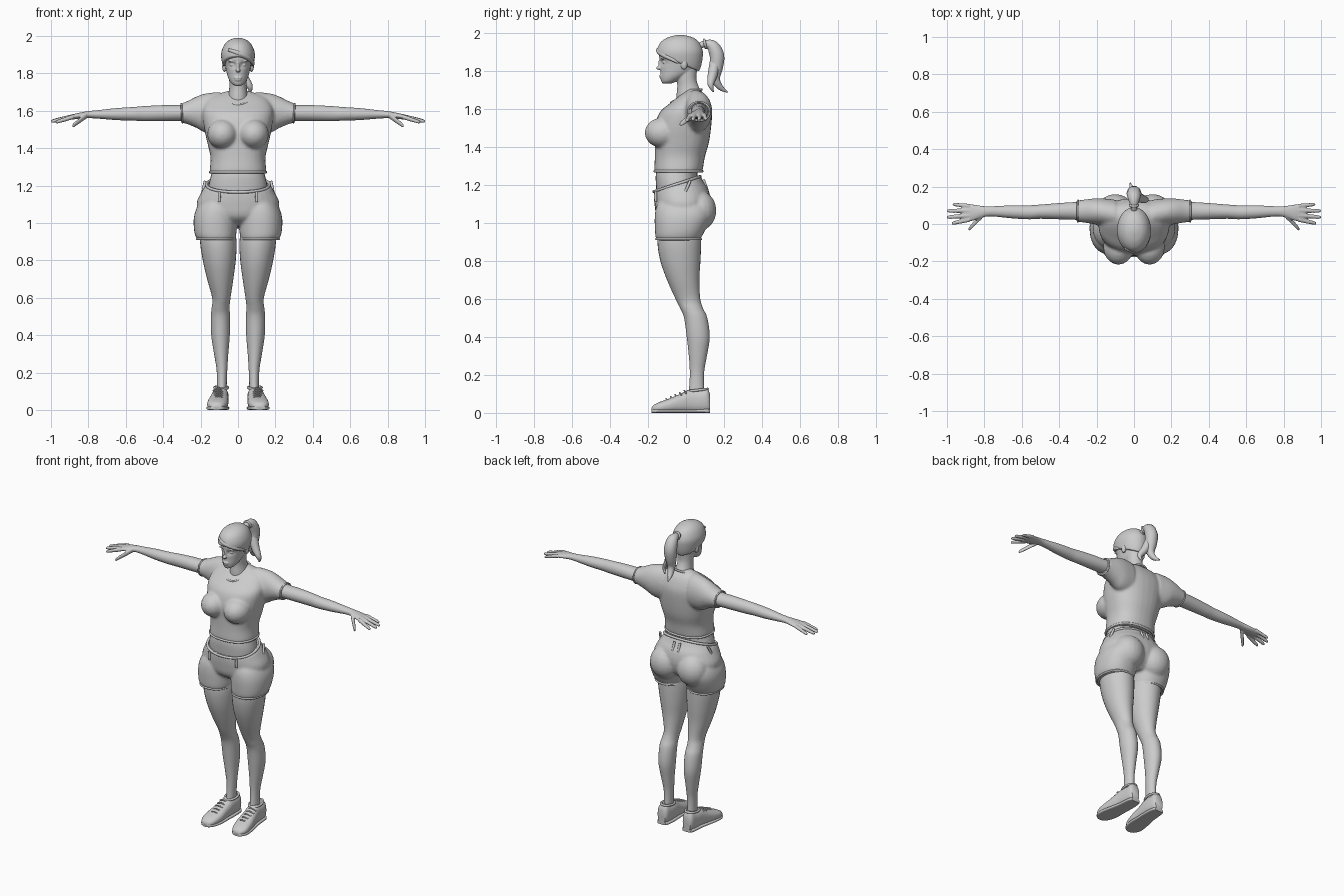
import bpy
import bmesh
from math import sin, cos, pi, exp, radians
from mathutils import Matrix, Vector

cube = bpy.data.objects.get("Cube")
if cube:
    bpy.data.objects.remove(cube, do_unlink=True)

grey = bpy.data.materials.new("plain_grey")
grey.use_nodes = True
grey.diffuse_color = (0.6, 0.6, 0.6, 1)
grey.node_tree.nodes["Principled BSDF"].inputs["Base Color"].default_value = grey.diffuse_color


def smooth_rows(rows, steps=4):
    """Catmull-Rom interpolation between rows of equal length."""
    out = []
    for i in range(len(rows) - 1):
        quad = [rows[max(i - 1, 0)], rows[i], rows[i + 1], rows[min(i + 2, len(rows) - 1)]]
        for k in range(steps):
            t = k / steps
            out.append([b + t * (c - a + t * (2 * a - 5 * b + 4 * c - d + t * (3 * (b - c) + d - a))) / 2
                        if k else b for a, b, c, d in zip(*quad)])
    return out + [list(rows[-1])]


def oval(angle, power):
    c, s = cos(angle), sin(angle)
    return (abs(c) ** (2 / power) * (1 if c > 0 else -1),
            abs(s) ** (2 / power) * (1 if s > 0 else -1))


def loft(bm, rows, axis="z", power=2.0, sides=32, mirror=False):
    """Rows hold a position on the axis, then the low and high edge of both other axes."""
    for side in (1, -1) if mirror else (1,):
        rings = []
        for t, a0, a1, b0, b1 in smooth_rows(rows):
            ring = []
            for k in range(sides):
                u, v = oval(2 * pi * k / sides, power)
                a, b = (a0 + a1 + u * (a1 - a0)) / 2, (b0 + b1 + v * (b1 - b0)) / 2
                x, y, z = {"x": (t, a, b), "y": (a, t, b), "z": (a, b, t)}[axis]
                ring.append(bm.verts.new((x * side, y, z)))
            rings.append(ring)
        for low, high in zip(rings, rings[1:]):
            for k in range(sides):
                j = (k + 1) % sides
                bm.faces.new((low[k], low[j], high[j], high[k]))
        bm.faces.new(rings[0])
        bm.faces.new(rings[-1])


def centred(rows):
    return [(z, -w, w, back, front) for z, w, back, front in rows]


def blob(bm, centre, radii, mirror=False):
    for side in (1, -1) if mirror else (1,):
        place = Matrix.Translation((centre[0] * side, *centre[1:])) @ Matrix.Diagonal((*radii, 1))
        bmesh.ops.create_uvsphere(bm, u_segments=20, v_segments=12, radius=1, matrix=place)


def cut(bm, point, normal):
    """Slice away what lies beyond the plane and close the opening."""
    geom = bm.verts[:] + bm.edges[:] + bm.faces[:]
    res = bmesh.ops.bisect_plane(bm, geom=geom, plane_co=point, plane_no=normal, clear_outer=True)
    edges = [e for e in res["geom_cut"] if isinstance(e, bmesh.types.BMEdge)]
    bmesh.ops.holes_fill(bm, edges=edges)


def settle(name, data, voxel=0, soften=0, mirror=False):
    """Make the object, bake its modifiers and give it smooth shading."""
    obj = bpy.data.objects.new(name, data)
    bpy.context.collection.objects.link(obj)
    if voxel:
        mod = obj.modifiers.new("merge", "REMESH")
        mod.mode, mod.voxel_size = "VOXEL", voxel
    if soften:
        mod = obj.modifiers.new("soften", "SMOOTH")
        mod.factor, mod.iterations = 0.5, soften
    graph = bpy.context.evaluated_depsgraph_get()
    mesh = bpy.data.meshes.new_from_object(obj.evaluated_get(graph))
    bpy.data.objects.remove(obj, do_unlink=True)
    mesh.name = name
    mesh.materials.clear()
    mesh.materials.append(grey)
    mesh.shade_smooth()
    mesh.set_sharp_from_angle(angle=radians(50))
    obj = bpy.data.objects.new(name, mesh)
    bpy.context.collection.objects.link(obj)
    if mirror:
        obj.modifiers.new("mirror", "MIRROR")
    return obj


def solid(name, bm, **options):
    bmesh.ops.recalc_face_normals(bm, faces=bm.faces[:])
    mesh = bpy.data.meshes.new(name)
    bm.to_mesh(mesh)
    bm.free()
    return settle(name, mesh, **options)


def tube(name, points, cyclic=False, mirror=False):
    """Round tube through points given as x, y, z and radius."""
    curve = bpy.data.curves.new(name, "CURVE")
    curve.dimensions, curve.bevel_depth, curve.bevel_resolution = "3D", 1, 3
    curve.use_fill_caps = True
    line = curve.splines.new("POLY")
    line.points.add(len(points) - 1)
    for p, (x, y, z, r) in zip(line.points, points):
        p.co, p.radius = (x, y, z, 1), r
    line.use_cyclic_u = cyclic
    return settle(name, curve, mirror=mirror)


def trim(name, centre, u, v, radius, power=2.0, mirror=False):
    """Rolled edge following an oval spanned by the vectors u and v."""
    points = []
    for k in range(48):
        a, b = oval(2 * pi * k / 48, power)
        points.append((*(Vector(centre) + a * Vector(u) + b * Vector(v)), radius))
    return tube(name, points, cyclic=True, mirror=mirror)


# Head, face, ears and neck
bm = bmesh.new()
loft(bm, centred([
    (1.733, .015, -.122, -.08), (1.745, .034, -.13, -.05), (1.77, .05, -.134, 0),
    (1.80, .06, -.134, .045), (1.84, .068, -.136, .07), (1.88, .075, -.142, .08),
    (1.92, .074, -.134, .08), (1.96, .052, -.1, .055), (1.975, .02, -.06, 0)]))
for v in bm.verts:
    if v.co.y < -.07:
        dx, dz = (abs(v.co.x) - .03) / .017, (v.co.z - 1.845) / .013
        v.co.y += .014 * exp(-dx * dx - dz * dz)
blob(bm, (0, -.143, 1.816), (.013, .014, .01))
blob(bm, (0, -.132, 1.838), (.009, .014, .03))
blob(bm, (0, -.133, 1.776), (.021, .008, .006))
blob(bm, (0, -.131, 1.765), (.018, .008, .006))
blob(bm, (.03, -.11, 1.845), (.014, .014, .009), mirror=True)
blob(bm, (.032, -.122, 1.865), (.022, .01, .005), mirror=True)
blob(bm, (.073, -.01, 1.835), (.012, .018, .028), mirror=True)
loft(bm, centred([(1.6, .07, -.05, .1), (1.67, .055, -.05, .09), (1.72, .047, -.046, .066),
                  (1.76, .047, -.05, .055), (1.82, .05, -.06, .06)]))
solid("head_and_neck", bm, voxel=.004, soften=2)

# Swept back hair, fringe and ponytail
bm = bmesh.new()
loft(bm, centred([
    (1.77, .05, -.11, .055), (1.82, .075, -.14, .078), (1.87, .088, -.153, .088),
    (1.91, .09, -.153, .088), (1.95, .075, -.135, .07), (1.975, .052, -.1, .04),
    (1.987, .025, -.06, 0), (1.99, .008, -.04, -.02)]))
cut(bm, (0, -.15, 1.89), (0, -.42, -1))
solid("hair_cap", bm, voxel=.006, soften=2)
tube("fringe_lock", smooth_rows([
    (-.05, -.128, 1.925, .008), (0, -.145, 1.908, .013), (.05, -.118, 1.885, .014),
    (.078, -.07, 1.86, .01), (.082, -.04, 1.84, .003)]))
tube("ponytail", smooth_rows([
    (0, .07, 1.93, .016), (0, .1, 1.943, .02), (0, .14, 1.93, .034), (0, .163, 1.88, .04),
    (0, .16, 1.82, .036), (0, .155, 1.76, .025), (-.01, .18, 1.715, .016), (-.02, .22, 1.688, .003)]))
tube("ponytail_curl", smooth_rows([
    (0, .155, 1.85, .03), (.03, .14, 1.78, .026), (.06, .13, 1.735, .018),
    (.065, .135, 1.71, .01), (.055, .145, 1.69, .003)]))
trim("hair_tie", (0, .1, 1.943), (.021, 0, 0), (0, -.005, .021), .007)

# Shirt with bust and short sleeves
bm = bmesh.new()
loft(bm, centred([
    (1.265, .147, -.162, .08), (1.28, .151, -.167, .088), (1.35, .147, -.164, .1),
    (1.42, .162, -.164, .12), (1.5, .18, -.165, .132), (1.58, .19, -.14, .137),
    (1.63, .18, -.085, .125), (1.67, .15, -.035, .105), (1.695, .09, 0, .08),
    (1.707, .05, .01, .06)]), power=2.3)
loft(bm, [(.1, -.03, .13, 1.47, 1.7), (.17, -.01, .137, 1.48, 1.693), (.22, 0, .136, 1.507, 1.677),
          (.27, .008, .13, 1.528, 1.652), (.305, .012, .126, 1.537, 1.638)], axis="x", mirror=True)
blob(bm, (.083, -.122, 1.475), (.082, .096, .08), mirror=True)
solid("shirt", bm, voxel=.008, soften=6)
trim("shirt_hem", (0, -.04, 1.272), (.149, 0, 0), (0, .125, 0), .007, power=2.3)
trim("sleeve_hems", (.3, .069, 1.587), (0, .057, 0), (.003, 0, .05), .005, mirror=True)
trim("collar", (0, .002, 1.668), (.072, 0, .004), (0, .08, .035), .006)

# Bare waist
bm = bmesh.new()
loft(bm, centred([(1.1, .16, -.15, .08), (1.2, .156, -.158, .062), (1.26, .143, -.158, .06),
                  (1.32, .13, -.14, .07)]), power=2.2)
solid("waist", bm)

# Shorts with tilted waistline, hems and belt loops
bm = bmesh.new()
loft(bm, centred([
    (.985, .07, -.09, .06), (1.03, .19, -.15, .11), (1.1, .222, -.166, .13),
    (1.17, .193, -.17, .12), (1.22, .165, -.17, .09), (1.27, .15, -.165, .07)]), power=2.2)
cut(bm, (0, -.17, 1.165), (0, -.32, 1))
loft(bm, [(.908, .02, .208, -.15, .072), (.925, .012, .226, -.16, .082), (.97, .006, .236, -.164, .105),
          (1.03, .004, .236, -.165, .13), (1.08, .01, .22, -.158, .13), (1.12, .03, .19, -.14, .11)],
     power=2.2, mirror=True)
blob(bm, (.1, .07, 1.065), (.1, .09, .105), mirror=True)
solid("shorts", bm, voxel=.008, soften=5)
trim("waistband", (0, -.047, 1.205), (.168, 0, 0), (0, .122, .04), .008, power=2.2)
trim("shorts_hems", (.118, -.039, .915), (.1, 0, 0), (0, .118, 0), .006, power=2.2, mirror=True)
for name, x, y, z, lean in (("front_loops", .1, -.16, 1.14, 0), ("side_loops", .176, .01, 1.195, .012),
                            ("back_loops", .02, .102, 1.2, -.01)):
    out = .012 if name == "side_loops" else 0
    tube(name, [(x + out, y - lean, z - .028, .007), (x + out / 2, y, z, .008),
                (x, y + lean, z + .028, .007)], mirror=True)

# Legs
bm = bmesh.new()
loft(bm, [(.08, .06, .113, .01, .1), (.15, .06, .112, .018, .094), (.22, .057, .115, .02, .096),
          (.3, .052, .128, .015, .11), (.4, .044, .143, .004, .125), (.5, .043, .145, -.01, .112),
          (.55, .045, .14, -.03, .09), (.6, .04, .138, -.055, .075), (.7, .025, .165, -.1, .07),
          (.8, .012, .188, -.135, .076), (.9, .008, .203, -.15, .08), (1, .02, .2, -.14, .08)],
     mirror=True)
solid("legs", bm)

# Arms, palms and fingers
bm = bmesh.new()
loft(bm, [(.2, .02, .12, 1.54, 1.65), (.3, .022, .118, 1.545, 1.632), (.4, .025, .112, 1.545, 1.63),
          (.5, .028, .104, 1.545, 1.625), (.56, .025, .1, 1.547, 1.62), (.65, .03, .1, 1.55, 1.614),
          (.75, .04, .095, 1.558, 1.603), (.8, .038, .095, 1.56, 1.598), (.86, .018, .104, 1.556, 1.587),
          (.9, .012, .106, 1.552, 1.576), (.915, .02, .098, 1.556, 1.57)], axis="x", mirror=True)
for start, tip, r in (((.88, .096, 1.57), (.97, .105, 1.545), .01),
                      ((.88, .072, 1.57), (1, .07, 1.544), .011),
                      ((.88, .046, 1.57), (1, .036, 1.542), .011),
                      ((.88, .024, 1.568), (.975, .003, 1.538), .011),
                      ((.81, .048, 1.575), (.885, -.03, 1.518), .014)):
    rows = []
    for step, swell in ((0, 1.2), (.5, 1.05), (.9, .85), (1, .35)):
        x, y, z = Vector(start).lerp(Vector(tip), step)
        rows.append((x, y - r * swell, y + r * swell, z - r * swell, z + r * swell))
    loft(bm, rows, axis="x", sides=12, mirror=True)
solid("arms_and_hands", bm, voxel=.004, soften=2)

# Shoes, soles and laces
upper = [(-.182, .1, .13, .008, .025), (-.172, .08, .148, .002, .04), (-.14, .062, .164, 0, .057),
         (-.09, .052, .162, 0, .075), (-.03, .052, .15, 0, .1), (.02, .05, .14, 0, .122),
         (.07, .05, .135, 0, .122), (.11, .055, .13, 0, .13), (.126, .065, .12, .006, .1)]
bm = bmesh.new()
loft(bm, upper, axis="y", power=2.4, mirror=True)
solid("shoes", bm)
bm = bmesh.new()
loft(bm, [(y, a - .003, b + .003, 0, .02) for y, a, b, low, high in upper], axis="y", power=4, mirror=True)
solid("soles", bm)
trim("shoe_collars", (.09, .062, .12), (.036, 0, 0), (0, .052, .006), .007, mirror=True)
for k in range(5):
    y, z = -.105 + k * .024, .073 + k * .0105
    tube(f"laces_{k + 1}", smooth_rows([(.074, y + .01, z - .012, .004), (.104, y, z + .002, .004),
                                        (.134, y + .01, z - .012, .004)]), mirror=True)
